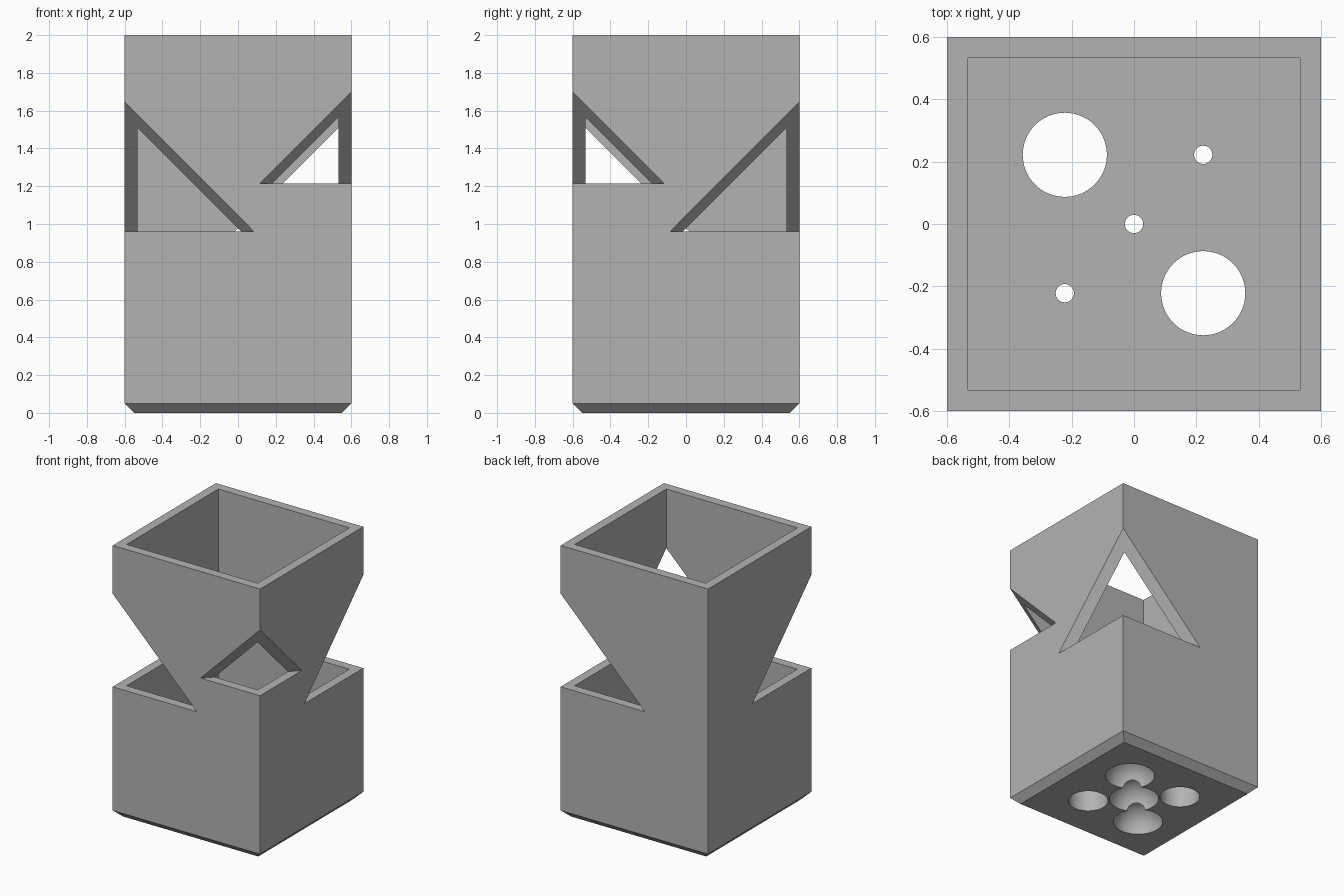
import bpy
import bmesh
import math
from mathutils import Matrix

default = bpy.data.objects.get("Cube")
if default:
    bpy.data.objects.remove(default, do_unlink=True)

HALF, HEIGHT, WALL = 0.6, 2.0, 0.067
FLOOR, CHAMFER = 0.165, 0.05
HOLE = 0.222        # drain hole offset from the centre
OVER = 0.1          # how far cutters reach past the walls

grey = bpy.data.materials.new("plain_grey")
grey.use_nodes = True
GREY = (0.45, 0.45, 0.45, 1)
grey.diffuse_color = GREY
grey.node_tree.nodes["Principled BSDF"].inputs["Base Color"].default_value = GREY


def make_object(name, bm):
    bmesh.ops.recalc_face_normals(bm, faces=bm.faces)
    mesh = bpy.data.meshes.new(name)
    bm.to_mesh(mesh)
    bm.free()
    mesh.materials.append(grey)
    obj = bpy.data.objects.new(name, mesh)
    bpy.context.collection.objects.link(obj)
    return obj


def box(half, bottom, top):
    bm = bmesh.new()
    place = Matrix.Translation((0, 0, (bottom + top) / 2))
    scale = Matrix.Diagonal((2 * half, 2 * half, top - bottom, 1))
    bmesh.ops.create_cube(bm, size=1, matrix=place @ scale)
    return bm


def corner_wedge(sx, sy, sill, size):
    """Three-sided pyramid biting into one vertical corner above a flat sill."""
    bm = bmesh.new()
    x, y, leg = sx * (HALF + OVER), sy * (HALF + OVER), size + 2 * OVER
    points = [(x, y, sill), (x - sx * leg, y, sill),
              (x, y - sy * leg, sill), (x, y, sill + leg)]
    bmesh.ops.convex_hull(bm, input=[bm.verts.new(p) for p in points])
    return bm


def cylinder(x, y, radius):
    bm = bmesh.new()
    bmesh.ops.create_cone(bm, cap_ends=True, segments=64, radius1=radius,
                          radius2=radius, depth=1, matrix=Matrix.Translation((x, y, 0)))
    return bm


def dome(x, y, radius):
    bm = bmesh.new()
    bmesh.ops.create_uvsphere(bm, u_segments=64, v_segments=32, radius=radius,
                              matrix=Matrix.Translation((x, y, 0)))
    return bm


# Planter body with a chamfered foot
body = box(HALF, 0, HEIGHT)
foot = [e for e in body.edges if all(v.co.z < 0.01 for v in e.verts)]
bmesh.ops.bevel(body, geom=foot, offset=CHAMFER, segments=1, affect='EDGES')
planter = make_object("planter_body", body)

# Hollow, corner windows, drain holes and domed recesses under the floor
cutters = [
    box(HALF - WALL, FLOOR, HEIGHT + OVER),
    corner_wedge(-1, -1, 0.96, 0.685),
    corner_wedge(1, 1, 0.96, 0.685),
    corner_wedge(1, -1, 1.215, 0.485),
]
cutters += [cylinder(s * HOLE, -s * HOLE, 0.135) for s in (-1, 1)]
cutters += [dome(s * HOLE, s * HOLE, 0.1677) for s in (-1, 0, 1)]

for bm in cutters:
    cutter = make_object("cutter", bm)
    cutter.hide_render = True
    mod = planter.modifiers.new("cut", 'BOOLEAN')
    mod.operation = 'DIFFERENCE'
    mod.solver = 'EXACT'
    mod.object = cutter
    bpy.context.view_layer.objects.active = planter
    bpy.ops.object.modifier_apply(modifier=mod.name)
    bpy.data.objects.remove(cutter, do_unlink=True)

# Smooth the round holes, keep the flat walls crisp
bpy.ops.object.select_all(action='DESELECT')
planter.select_set(True)
bpy.context.view_layer.objects.active = planter
bpy.ops.object.shade_smooth_by_angle(angle=math.radians(30))
